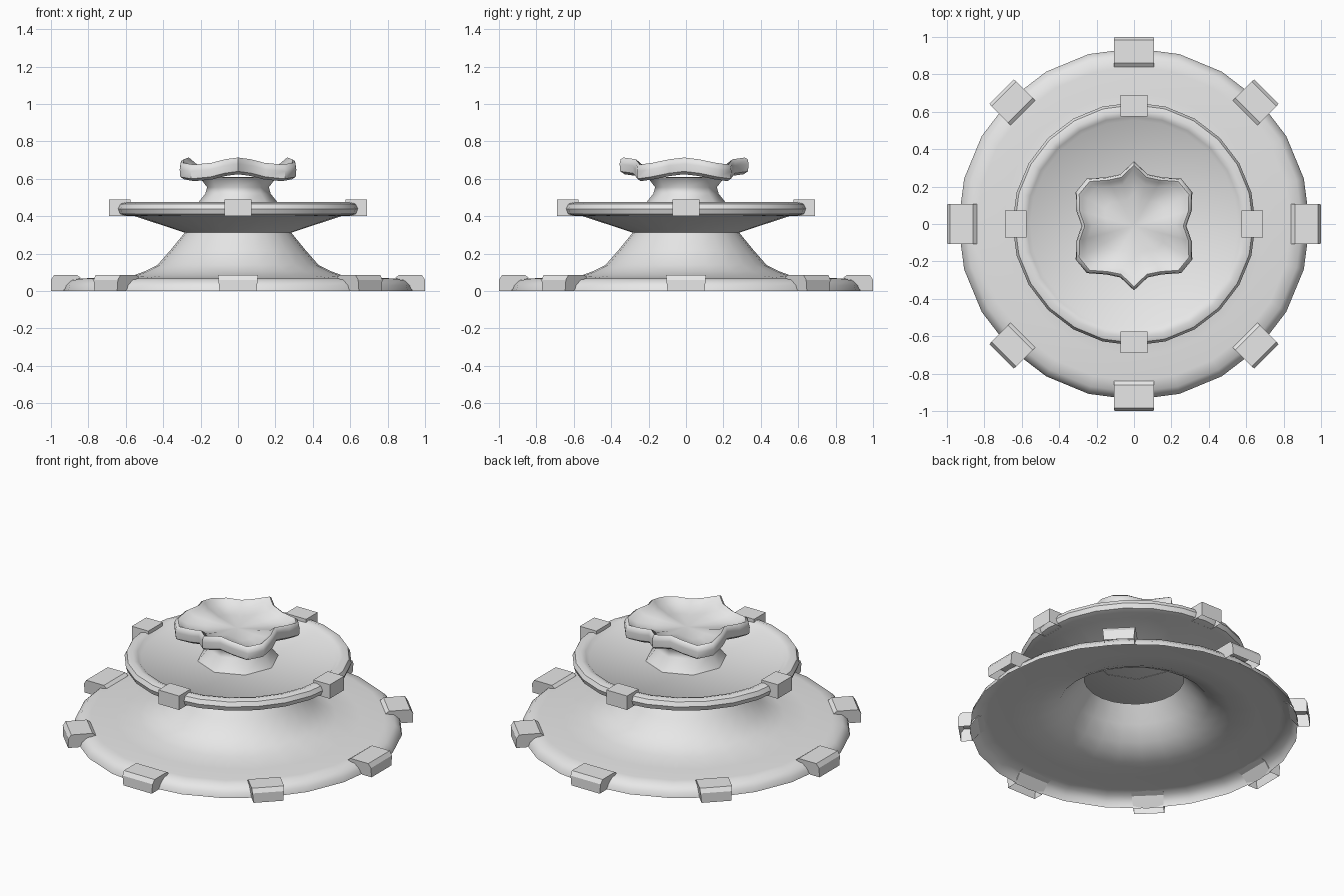
import bpy, bmesh
from math import cos, sin, pi, radians
from mathutils import Matrix, Vector

cube = bpy.data.objects.get("Cube")
if cube:
    bpy.data.objects.remove(cube)

grey = bpy.data.materials.new("light_grey")
grey.use_nodes = True
grey.diffuse_color = (0.8, 0.8, 0.8, 1)
grey.node_tree.nodes["Principled BSDF"].inputs["Base Color"].default_value = (0.8, 0.8, 0.8, 1)


def finish(name, bm, smooth_angle=None):
    bmesh.ops.remove_doubles(bm, verts=bm.verts, dist=0.0005)
    mesh = bpy.data.meshes.new(name)
    bm.to_mesh(mesh)
    bm.free()
    mesh.materials.append(grey)
    obj = bpy.data.objects.new(name, mesh)
    bpy.context.collection.objects.link(obj)
    if smooth_angle:
        bpy.ops.object.select_all(action="DESELECT")
        obj.select_set(True)
        bpy.context.view_layer.objects.active = obj
        bpy.ops.object.shade_smooth_by_angle(angle=radians(smooth_angle))
    return obj


def lathe(name, profile, sides, shape=lambda j, r, z: (r, z), angle=45):
    """Sweep a bottom-to-top (radius, height) profile around z."""
    bm = bmesh.new()
    rings = []
    for r, z in profile:
        ring = []
        for j in range(sides):
            a = 2 * pi * j / sides
            rr, zz = shape(j, r, z)
            ring.append(bm.verts.new((rr * cos(a), rr * sin(a), zz)))
        rings.append(ring)
    for low, high in zip(rings, rings[1:]):
        for j in range(sides):
            k = (j + 1) % sides
            bm.faces.new((low[j], low[k], high[k], high[j]))
    return finish(name, bm, angle)


def clip(name, turn, profile, half_bottom, half_top):
    """Hollow clip open underneath; profile runs in the radial plane."""
    bm = bmesh.new()
    top = max(z for _, z in profile)
    low = profile[0][1]
    sides = []
    for sign in (-1, 1):
        row = []
        for r, z in profile:
            w = half_bottom + (half_top - half_bottom) * (z - low) / (top - low)
            row.append(bm.verts.new((r, sign * w, z)))
        sides.append(row)
    a, b = sides
    for i in range(len(profile) - 1):
        bm.faces.new((a[i], b[i], b[i + 1], a[i + 1]))
    bm.faces.new(a)
    bm.faces.new(b[::-1])
    bm.transform(Matrix.Rotation(turn, 4, "Z"))
    return finish(name, bm)


# Flared skirt, open at the bottom and at the neck
lathe("base_skirt", [(.94, 0), (.932, .03), (.9, .06), (.84, .068), (.7, .07),
                     (.56, .083), (.5, .105), (.43, .14), (.36, .22), (.285, .312)], 24)

# Conical plate with a rounded lip
lathe("upper_plate", [(.285, .312), (.55, .4), (.61, .403), (.64, .412), (.65, .44),
                      (.637, .466), (.605, .476), (.575, .466), (.555, .448), (0, .445)], 24)

# Waisted stem
lathe("stem", [(.235, .445), (.175, .52), (.165, .555), (.205, .607), (0, .61)], 8, angle=60)

# Scalloped dish, radii of one quarter mirrored around
QUARTER = [.28, .32, .36, .357, .3, .285, .345]


def scallop(j, r, z):
    k = j % 12
    lobe = QUARTER[min(k, 12 - k)]
    wave = .02 * cos(4 * 2 * pi * j / 24)
    return r * lobe, z + wave * min(1, r)


dish = lathe("scalloped_dish", [(0, .63), (.5, .63), (.8, .617), (.92, .606), (.99, .62),
                                (1.0, .66), (.985, .685), (.94, .695), (.89, .685),
                                (.8, .665), (.5, .65), (0, .64)], 24, scallop)
dish.location.y = -.01

# Eight clips around the skirt edge
for i in range(8):
    half = .107 if i % 2 == 0 else .094
    clip(f"base_clip_{i + 1}", i * pi / 4,
         [(.92, 0), (1.0, 0), (1.0, .06), (.983, .085), (.86, .085), (.84, .07)][1:] + [(.89, .055), (.935, 0)],
         half - .008, half)

# Four clips around the plate lip
for i in range(4):
    clip(f"plate_clip_{i + 1}", i * pi / 2,
         [(.69, .402), (.69, .49), (.575, .49), (.575, .45), (.6, .402)], .072, .072)
